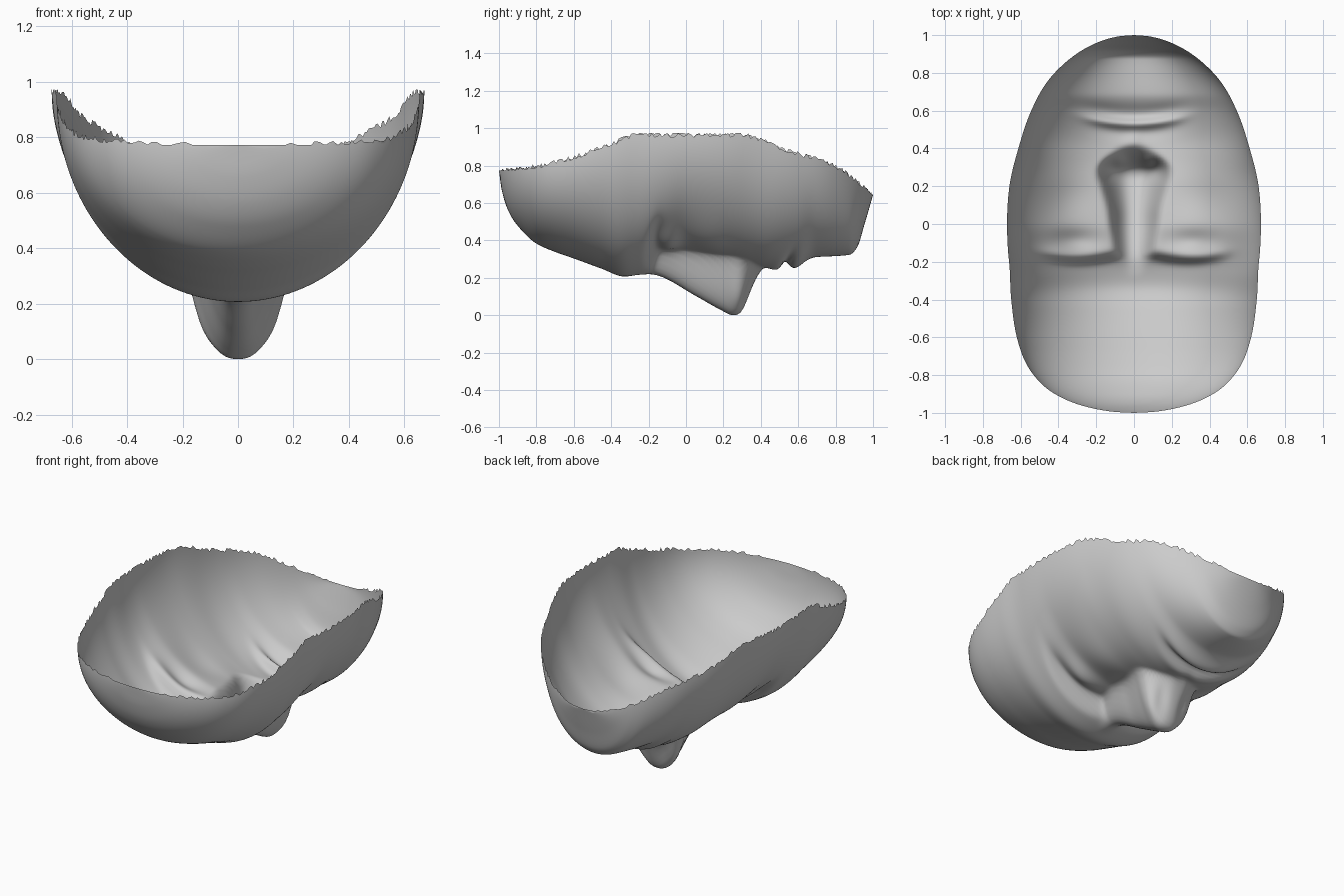
import bpy, bmesh, random
from math import sin, cos, pi, exp, sqrt

if "Cube" in bpy.data.objects:
    bpy.data.objects.remove(bpy.data.objects["Cube"])

random.seed(4)
ROWS, COLS = 190, 130


def curve(points):
    """Smooth interpolation through (position, value) points with limited slopes."""
    xs, ys = zip(*points)
    d = [(ys[i + 1] - ys[i]) / (xs[i + 1] - xs[i]) for i in range(len(xs) - 1)]
    m = [d[0]] + [2 * a * b / (a + b) if a * b > 0 else 0 for a, b in zip(d, d[1:])] + [d[-1]]

    def f(x):
        x = max(xs[0], min(xs[-1], x))
        i = max(k for k in range(len(d)) if xs[k] <= x)
        h = xs[i + 1] - xs[i]
        t = (x - xs[i]) / h
        return ((1 + 2 * t) * (1 - t) ** 2 * ys[i] + t * (1 - t) ** 2 * h * m[i]
                + t * t * (3 - 2 * t) * ys[i + 1] + t * t * (t - 1) * h * m[i + 1])
    return f


def blob(x, y, cx, cy, sx, sy):
    return exp(-((x - cx) / sx) ** 2 - ((y - cy) / sy) ** 2)


def soft_min(a, b, k):
    h = max(k - abs(a - b), 0) / k
    return min(a, b) - h * h * k / 4


# Outline (divided by a unit circle), rim height and face profile along y
outline = curve([(-1, 1.0), (-.97, 1.0), (-.9, .96), (-.8, .885), (-.6, .775), (-.4, .709),
                 (-.2, .675), (0, .672), (.2, .673), (.4, .668), (.6, .68), (.8, .70), (1, .70)])
rim = curve([(-1, .775), (-.8, .80), (-.6, .85), (-.4, .92), (-.26, .97), (.3, .97),
             (.5, .90), (.8, .80), (.9, .73), (1, .645)])
face = curve([(-1, .775), (-.985, .67), (-.95, .56), (-.9, .48), (-.8, .385), (-.7, .34),
              (-.6, .305), (-.45, .25), (-.33, .208), (-.24, .225), (-.12, .285), (0, .335),
              (.2, .305), (.35, .265), (.45, .25), (.6, .275), (.69, .312), (.8, .318),
              (.875, .325), (.915, .365), (.955, .49), (1, .645)])
# Nose ridge height and half width
ridge = curve([(-1, 2), (-.4, .40), (-.26, .235), (-.15, .213), (.05, .105), (.2, .022),
               (.25, .0), (.29, .01), (.32, .065), (.345, .13), (.37, .19), (.41, .26),
               (.5, .5), (1, 2)])
nose_width = curve([(-.4, .13), (-.15, .125), (.05, .128), (.2, .152), (.28, .165), (.4, .16)])


def height(x, y, bend):
    z = face(y) + (rim(y) - face(y)) * bend
    a = abs(x)
    # Eye sockets under a sharp brow, closed lids and cheekbones
    t = y + .17 + .05 * sin(min(a / .6, 1) * pi)
    s = max(0, min(1, t / .055))
    z += .085 * s * s * (3 - 2 * s) * exp(-(t / .13) ** 2 - ((a - .25) / .23) ** 4)
    z -= .035 * blob(a, y, .33, -.09, .12, .06)
    z -= .025 * blob(a, y, .36, .12, .15, .13)
    # Lips and mouth line
    line = .53 + .5 * a * a
    across = exp(-(a / .25) ** 4)
    z += across * (.04 * exp(-((y - line) / .02) ** 2)
                   - .012 * exp(-((y - line + .05) / .035) ** 2)
                   - .018 * exp(-((y - line - .055) / .035) ** 2))
    z += .012 * blob(a, y, 0, .44, .04, .05)
    # Nose with wings and nostrils
    nose = ridge(y) + .24 * (a / nose_width(y)) ** 2.6
    nose -= .03 * blob(a, y, .14, .28, .035, .05)
    nose += .05 * blob(a, y, .075, .33, .03, .025)
    return max(soft_min(z, nose, .035), 0)


# Open face shell built from rows running brow-to-chin
bm = bmesh.new()
grid = []
for i in range(ROWS + 1):
    v = -1 + 2 * i / ROWS
    y = sin(v * pi / 2) * .6 + v * .4
    w = outline(y) * sqrt(max(0, 1 - y * y))
    row = []
    for j in range(COLS + 1):
        u = (-1 + 2 * j / COLS) * pi / 2
        x = w * sin(u)
        z = height(x, y, 1 - cos(u))
        if j in (0, COLS) and 0 < i < ROWS:       # ragged cut edge
            z = min(z + random.uniform(-.016, .01), .975)
        row.append(bm.verts.new((x, y, z)))
    grid.append(row)
for r0, r1 in zip(grid, grid[1:]):
    for j in range(COLS):
        bm.faces.new((r0[j], r1[j], r1[j + 1], r0[j + 1]))
bmesh.ops.remove_doubles(bm, verts=bm.verts, dist=.0005)
bmesh.ops.recalc_face_normals(bm, faces=bm.faces)
if sum(f.normal.z * f.calc_area() for f in bm.faces) > 0:
    bmesh.ops.reverse_faces(bm, faces=bm.faces)

# Relax the steep nose, brow and lip folds, keeping the cut edge
inner = [v for v in bm.verts if not v.is_boundary and abs(v.co.y) < .8]
for _ in range(3):
    bmesh.ops.smooth_vert(bm, verts=inner, factor=.5,
                          use_axis_x=True, use_axis_y=True, use_axis_z=True)
low = min(v.co.z for v in bm.verts)
for v in bm.verts:
    v.co.z -= low

mesh = bpy.data.meshes.new("face_mask")
bm.to_mesh(mesh)
bm.free()
mask = bpy.data.objects.new("face_mask", mesh)
bpy.context.collection.objects.link(mask)
bpy.context.view_layer.objects.active = mask
mask.select_set(True)
bpy.ops.object.shade_smooth_by_angle(angle=1.2)
